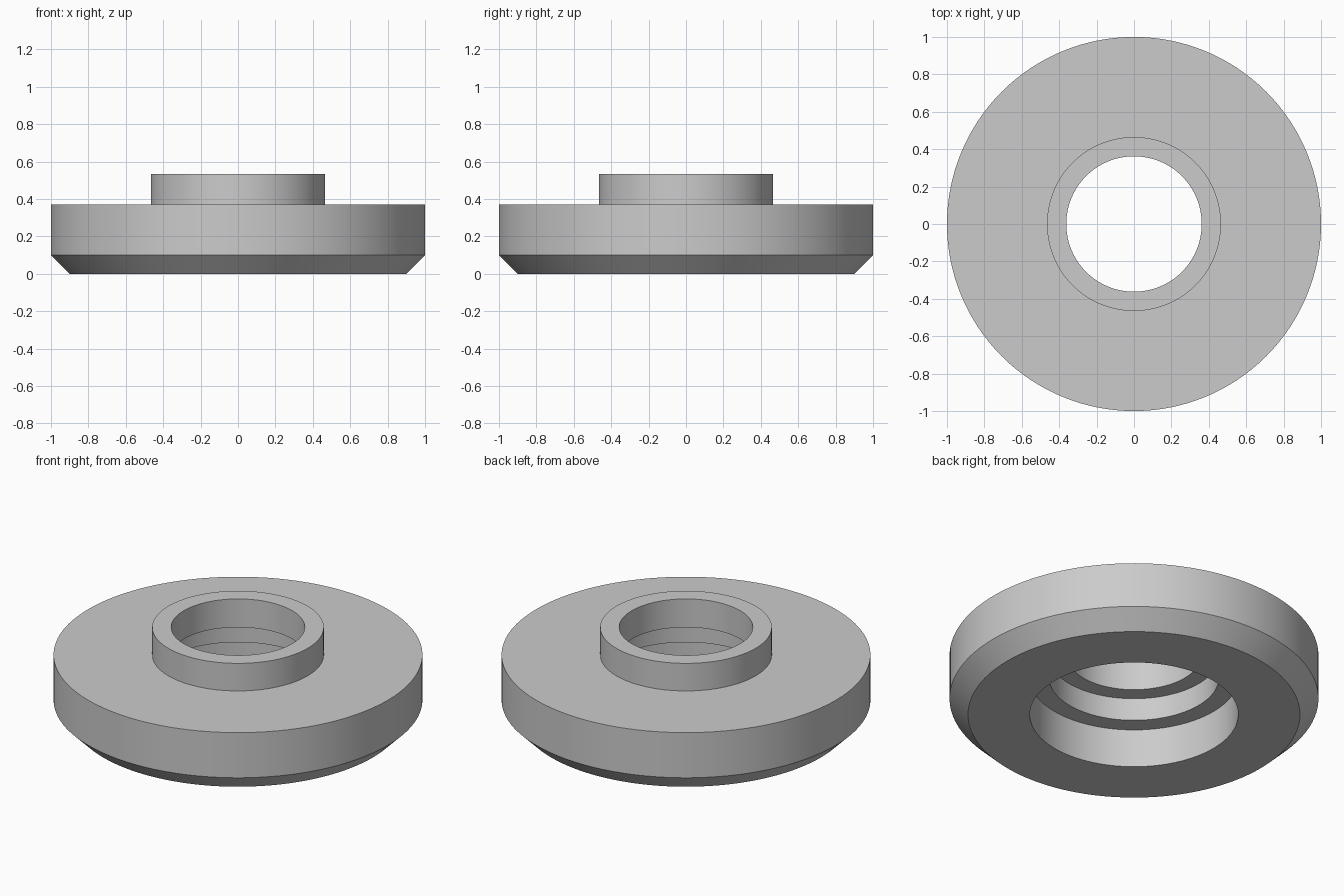
import bpy, bmesh, math
from mathutils import Matrix

cube = bpy.data.objects.get("Cube")
if cube:
    bpy.data.objects.remove(cube, do_unlink=True)

# Plain grey material
grey = bpy.data.materials.new("plain grey")
grey.use_nodes = True
colour = (0.6, 0.6, 0.6, 1)
grey.diffuse_color = colour
grey.node_tree.nodes["Principled BSDF"].inputs["Base Color"].default_value = colour


def lathe(name, profile, segments):
    """Spin a closed (radius, height) profile around the z axis."""
    bm = bmesh.new()
    rings = []
    for i in range(segments):
        turn = Matrix.Rotation(math.tau * i / segments, 3, "Z")
        rings.append([bm.verts.new(turn @ Matrix.Identity(3).col[0] * r) for r, z in profile])
        for vert, (r, z) in zip(rings[-1], profile):
            vert.co.z = z
    count = len(profile)
    for i, ring in enumerate(rings):
        after = rings[(i + 1) % segments]
        for j in range(count):
            k = (j + 1) % count
            bm.faces.new((ring[j], after[j], after[k], ring[k]))
    bmesh.ops.recalc_face_normals(bm, faces=bm.faces)
    mesh = bpy.data.meshes.new(name)
    bm.to_mesh(mesh)
    bm.free()
    mesh.materials.append(grey)
    obj = bpy.data.objects.new(name, mesh)
    bpy.context.collection.objects.link(obj)
    bpy.ops.object.select_all(action="DESELECT")
    obj.select_set(True)
    bpy.context.view_layer.objects.active = obj
    bpy.ops.object.shade_smooth_by_angle(angle=math.radians(30))
    return obj


# Chamfered flange with a raised collar and a stepped bore
outside = [(0.90, 0), (1, 0.10), (1, 0.37), (0.465, 0.37), (0.465, 0.535)]
bore = [(0.362, 0.535), (0.362, 0.365), (0.46, 0.365),
        (0.46, 0.23), (0.565, 0.23), (0.565, 0)]
lathe("collared_flange", outside + bore, 128)
